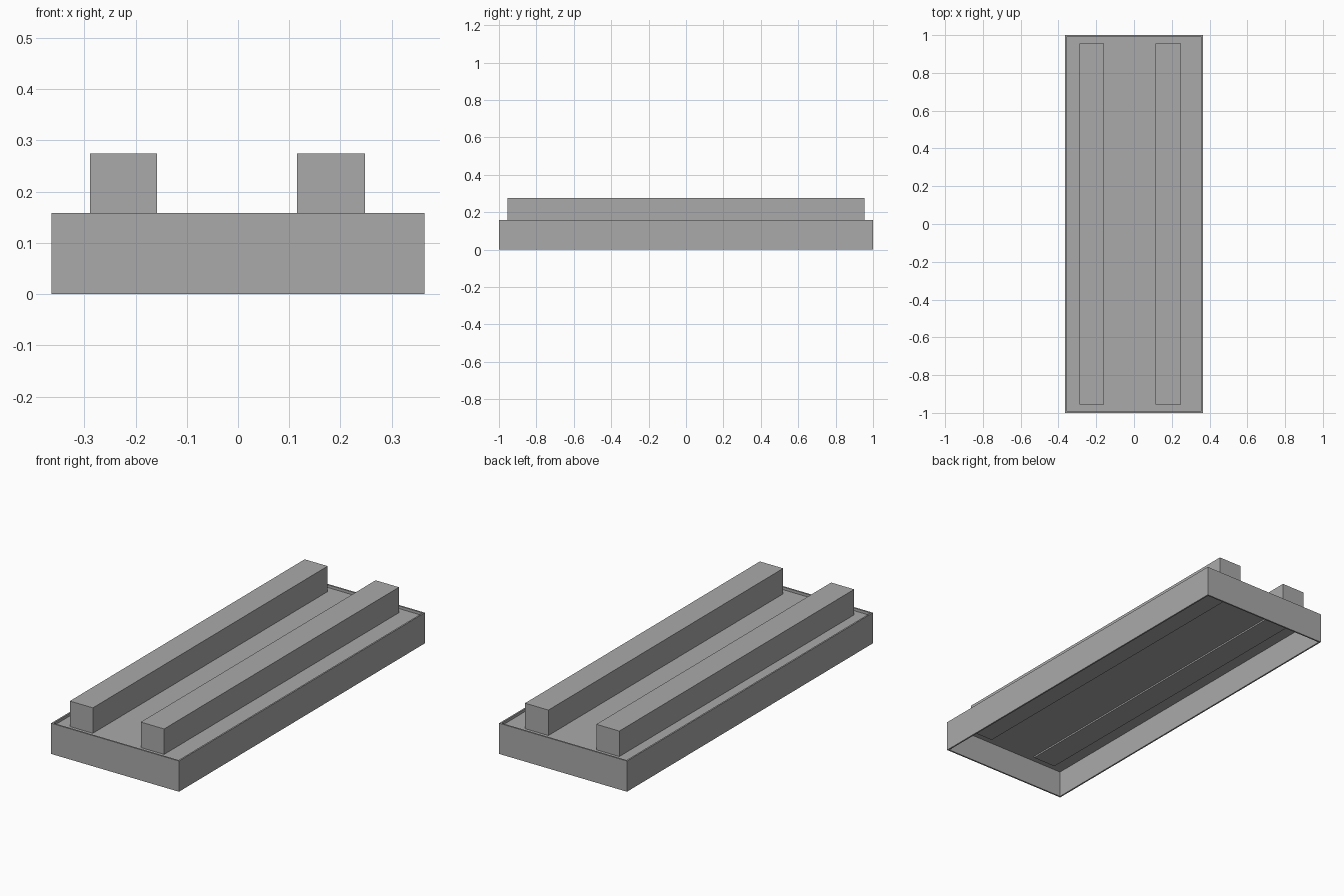
import bpy

# Remove the default cube
cube = bpy.data.objects.get("Cube")
if cube:
    bpy.data.objects.remove(cube, do_unlink=True)

grey = bpy.data.materials.new("plain_grey")
grey.use_nodes = True
colour = (0.4, 0.4, 0.4, 1)
grey.diffuse_color = colour
grey.node_tree.nodes["Principled BSDF"].inputs["Base Color"].default_value = colour


def box(name, low, high):
    """Axis-aligned box between two corners."""
    centre = [(a + b) / 2 for a, b in zip(low, high)]
    bpy.ops.mesh.primitive_cube_add(size=1, location=centre)
    obj = bpy.context.object
    obj.name = name
    obj.scale = [b - a for a, b in zip(low, high)]
    bpy.ops.object.transform_apply(location=False, rotation=False, scale=True)
    obj.data.materials.append(grey)
    return obj


W, L, H = 0.364, 1.0, 0.158   # half width, half length, wall height
T = 0.008                     # wall thickness
FLOOR_LOW, FLOOR_TOP = 0.138, 0.144

# Thin walls around the tray
for side, s in (("left", 1), ("right", -1)):
    x0, x1 = sorted((s * W, s * (W - T)))
    box(side + "_wall", (x0, -L, 0), (x1, L, H))
for side, s in (("back", 1), ("front", -1)):
    y0, y1 = sorted((s * L, s * (L - T)))
    box(side + "_wall", (T - W, y0, 0), (W - T, y1, H))

# Recessed floor, open underneath
box("floor_panel", (T - W, T - L, FLOOR_LOW), (W - T, L - T, FLOOR_TOP))

# Long rails set through the floor
for side, x0, x1 in (("left", 0.115, 0.248), ("right", -0.289, -0.158)):
    box(side + "_rail", (x0, -0.955, FLOOR_LOW - 0.008), (x1, 0.955, 0.275))
